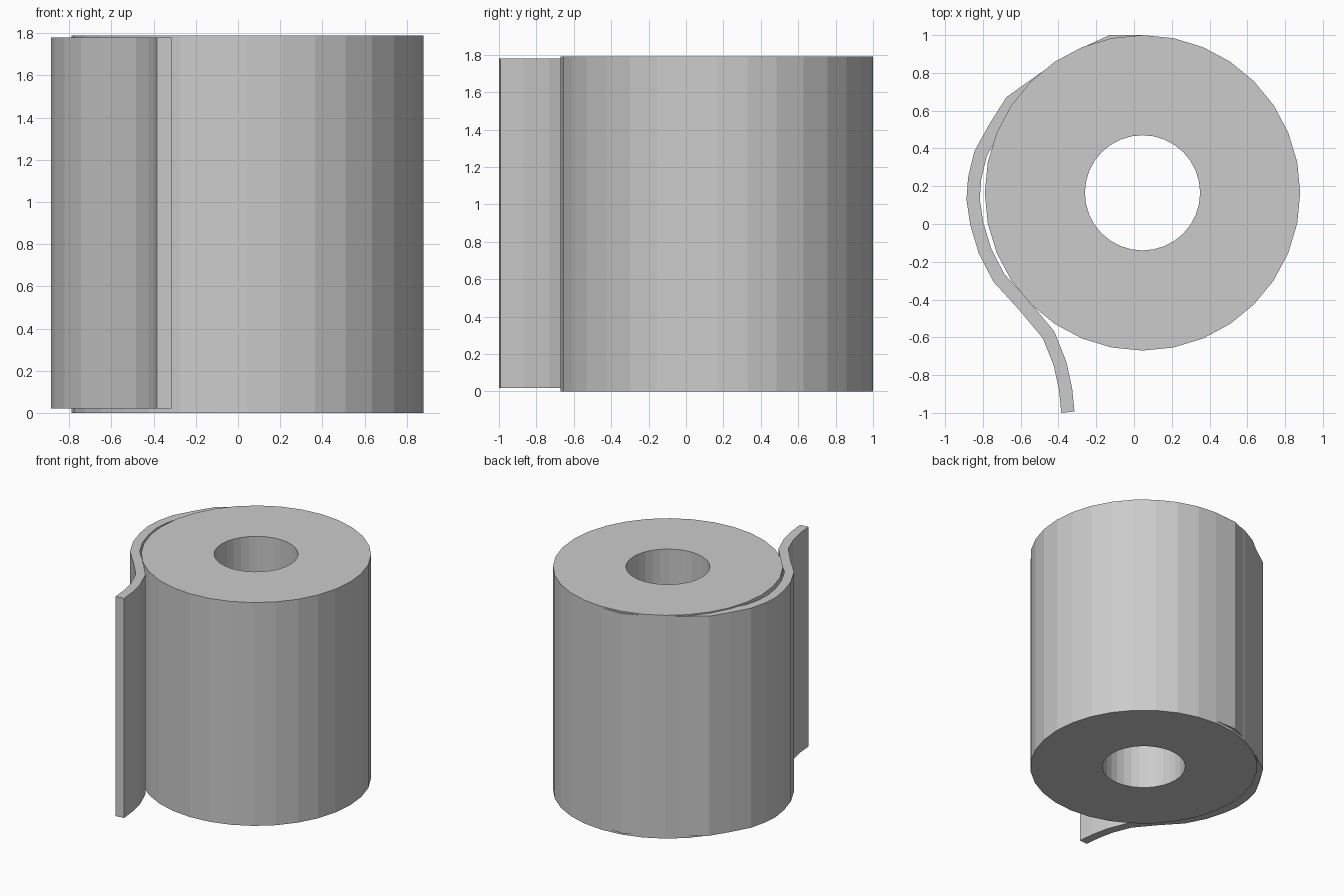
import bpy, bmesh
from math import cos, sin, pi
from mathutils import Vector

if "Cube" in bpy.data.objects:
    bpy.data.objects.remove(bpy.data.objects["Cube"])

CENTRE = Vector((0.045, 0.165))
SIDES = 32


def extruded_band(name, outer, inner, z0, z1, closed):
    """Band between two matching outlines, raised from z0 to z1."""
    bm = bmesh.new()
    rows = [[bm.verts.new((p[0], p[1], z)) for p in line]
            for line, z in ((outer, z0), (outer, z1), (inner, z1), (inner, z0))]
    n = len(outer)
    for i in range(n if closed else n - 1):
        j = (i + 1) % n
        for k in range(4):
            a, b = rows[k], rows[(k + 1) % 4]
            bm.faces.new((a[i], a[j], b[j], b[i]))
    if not closed:
        bm.faces.new([r[0] for r in rows])
        bm.faces.new([r[-1] for r in rows])
    bmesh.ops.recalc_face_normals(bm, faces=bm.faces)
    mesh = bpy.data.meshes.new(name)
    bm.to_mesh(mesh)
    bm.free()
    obj = bpy.data.objects.new(name, mesh)
    bpy.context.collection.objects.link(obj)
    return obj


def circle(r):
    return [CENTRE + Vector((cos(2 * pi * i / SIDES), sin(2 * pi * i / SIDES))) * r
            for i in range(SIDES)]


def offset_left(path, d):
    """Mitred copy of an open path, moved to its left by d."""
    result = []
    for i, p in enumerate(path):
        a = (p - path[max(i - 1, 0)]).normalized()
        b = (path[min(i + 1, len(path) - 1)] - p).normalized()
        t = (a + b).normalized()
        normal = Vector((-t.y, t.x))
        cos_half = t.dot(a if i else b)
        result.append(p + normal * d / cos_half)
    return result


# Wound paper roll with a hollow core
extruded_band("paper_roll", circle(0.835), circle(0.305), 0.0, 1.79, True)

# Loose sheet peeling away from the roll, slightly narrower than it
sheet = [Vector(p) for p in (
    (0.04, 1.0), (-0.13, 1.0), (-0.265, 0.938), (-0.405, 0.862), (-0.53, 0.775),
    (-0.675, 0.672), (-0.765, 0.53), (-0.845, 0.385), (-0.878, 0.25),
    (-0.887, 0.13), (-0.867, -0.005), (-0.822, -0.155), (-0.745, -0.305),
    (-0.61, -0.452), (-0.483, -0.605), (-0.425, -0.75), (-0.397, -0.88),
    (-0.385, -1.0))]
extruded_band("loose_sheet", sheet, offset_left(sheet, 0.07), 0.02, 1.78, False)
